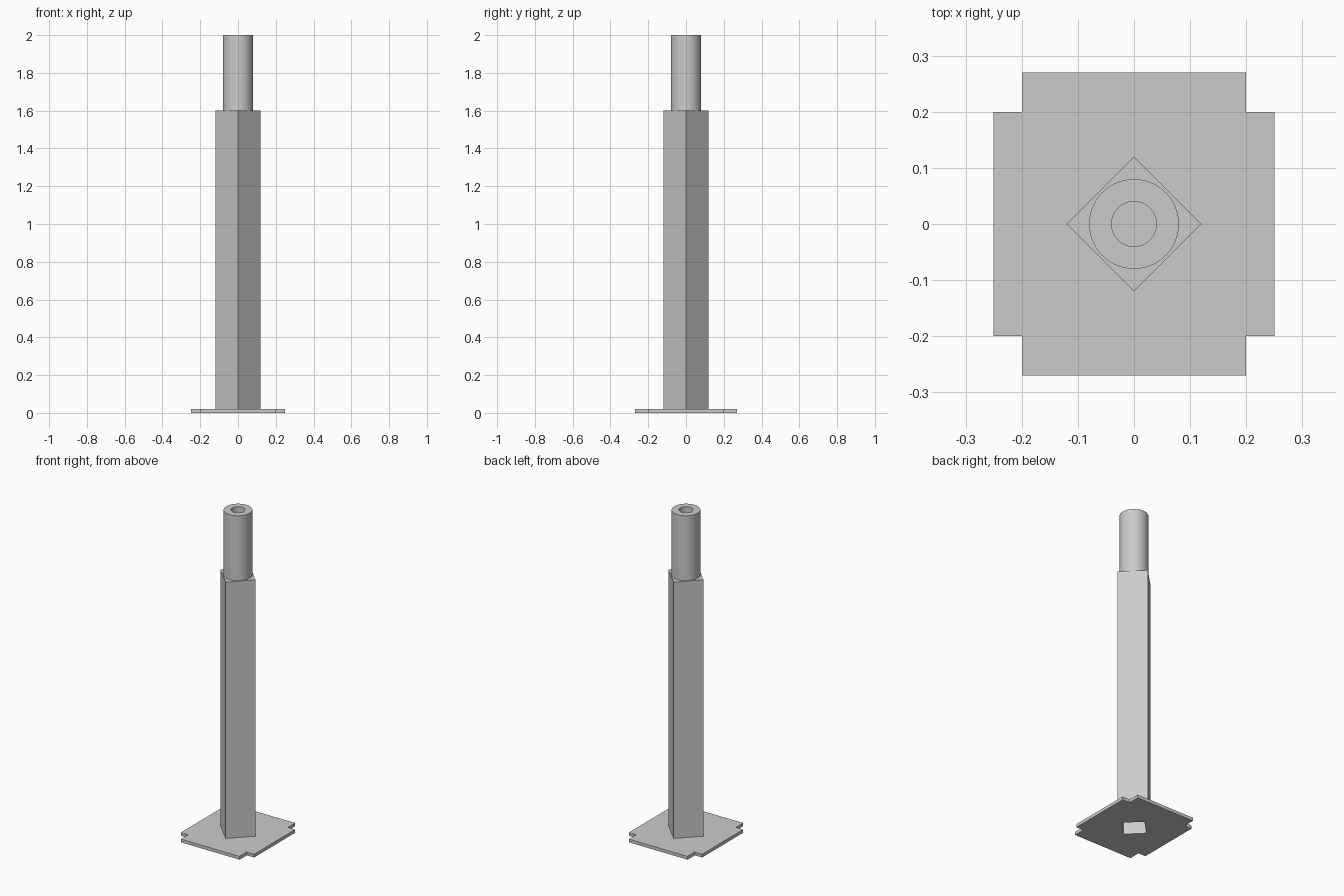
import bpy, bmesh, math
from mathutils import Vector

cube = bpy.data.objects.get("Cube")
if cube:
    bpy.data.objects.remove(cube, do_unlink=True)

steel = bpy.data.materials.new("plain_grey")
steel.use_nodes = True
grey = (0.6, 0.6, 0.6, 1)
steel.diffuse_color = grey
steel.node_tree.nodes["Principled BSDF"].inputs["Base Color"].default_value = grey


def finish(bm, name):
    bmesh.ops.recalc_face_normals(bm, faces=bm.faces)
    mesh = bpy.data.meshes.new(name)
    bm.to_mesh(mesh)
    bm.free()
    mesh.materials.append(steel)
    obj = bpy.data.objects.new(name, mesh)
    bpy.context.collection.objects.link(obj)
    return obj


def revolve(name, profile, sides):
    """Spin a (radius, height) profile about z."""
    bm = bmesh.new()
    verts = [bm.verts.new((r, 0, z)) for r, z in profile]
    edges = [bm.edges.new(pair) for pair in zip(verts, verts[1:])]
    bmesh.ops.spin(bm, geom=verts + edges, cent=(0, 0, 0), axis=(0, 0, 1),
                   angle=math.tau, steps=sides, use_merge=True)
    bmesh.ops.remove_doubles(bm, verts=bm.verts, dist=1e-5)
    return finish(bm, name)


PLATE_TOP, POST_TOP, TOP = 0.02, 1.6, 2.0
POST_R, HOLLOW_R = 0.12, 0.09

# Base plate: notched corners and a diamond opening for the post
bm = bmesh.new()
quarter = [(0.25, 0.2), (0.2, 0.2), (0.2, 0.27)]
outline = (quarter + [(-x, y) for x, y in reversed(quarter)]
           + [(-x, -y) for x, y in quarter]
           + [(x, -y) for x, y in reversed(quarter)])
opening = [(POST_R, 0), (0, POST_R), (-POST_R, 0), (0, -POST_R)]
rim = []
for loop in (outline, opening):
    vs = [bm.verts.new((x, y, 0)) for x, y in loop]
    rim += [bm.edges.new((v, vs[i - 1])) for i, v in enumerate(vs)]
bmesh.ops.triangle_fill(bm, edges=rim, use_beauty=True, normal=(0, 0, 1))
ext = bmesh.ops.extrude_face_region(bm, geom=bm.faces[:], use_keep_orig=True)
top_verts = [g for g in ext["geom"] if isinstance(g, bmesh.types.BMVert)]
bmesh.ops.translate(bm, verts=top_verts, vec=Vector((0, 0, PLATE_TOP)))
finish(bm, "base_plate")

# Square post, hollow from below, corners on the axes
revolve("square_post", [(0, POST_TOP - 0.02), (HOLLOW_R, POST_TOP - 0.02),
                        (HOLLOW_R, 0), (POST_R, 0), (POST_R, POST_TOP),
                        (0, POST_TOP)], 4)

# Round tube with an open bore
tube = revolve("top_tube", [(0.04, POST_TOP), (0.04, TOP),
                            (0.08, TOP), (0.08, POST_TOP), (0.04, POST_TOP)], 64)
bpy.ops.object.select_all(action='DESELECT')
tube.select_set(True)
bpy.context.view_layer.objects.active = tube
bpy.ops.object.shade_smooth_by_angle(angle=math.radians(30))
